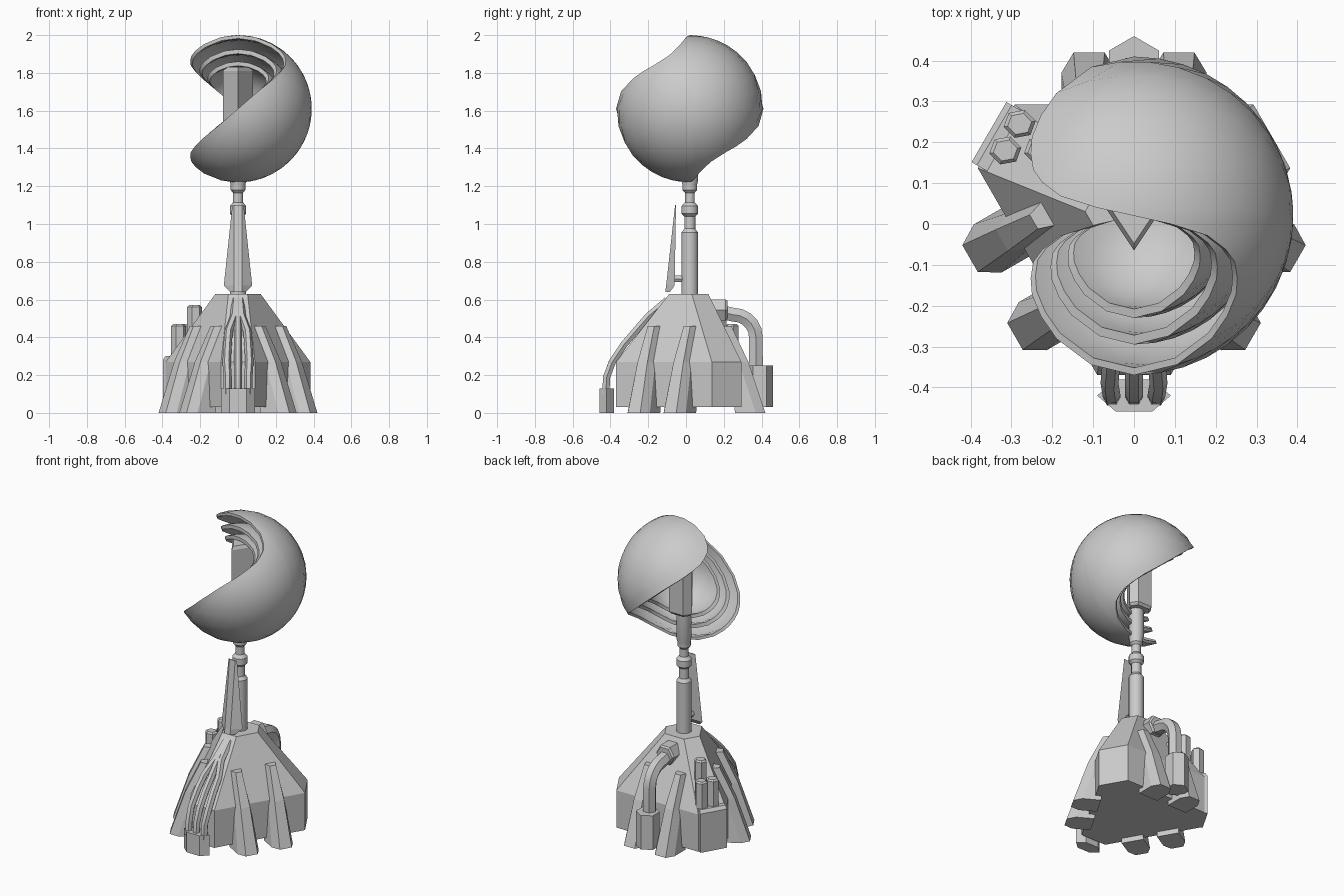
import bpy, bmesh
from math import sin, cos, acos, radians, pi
from mathutils import Vector

if "Cube" in bpy.data.objects:
    bpy.data.objects.remove(bpy.data.objects["Cube"])

CY = 0.02          # y of the main axis


def loft(name, rings, smooth=None):
    """Skin equal-length rings of points and cap both ends."""
    bm = bmesh.new()
    vs = [[bm.verts.new(p) for p in r] for r in rings]
    n = len(rings[0])
    for a, b in zip(vs, vs[1:]):
        for i in range(n):
            bm.faces.new((a[i], a[(i + 1) % n], b[(i + 1) % n], b[i]))
    bm.faces.new(vs[0])
    bm.faces.new(vs[-1])
    bmesh.ops.recalc_face_normals(bm, faces=bm.faces)
    me = bpy.data.meshes.new(name)
    bm.to_mesh(me)
    bm.free()
    ob = bpy.data.objects.new(name, me)
    bpy.context.collection.objects.link(ob)
    if smooth:
        shade(ob, smooth)
    return ob


def shade(ob, angle):
    bpy.ops.object.select_all(action='DESELECT')
    ob.select_set(True)
    bpy.context.view_layer.objects.active = ob
    bpy.ops.object.shade_smooth_by_angle(angle=radians(angle))


def lathe(name, x, y, profile, sides, turn=0.0, sy=1.0, smooth=None):
    """Revolve (radius, z) pairs round a vertical axis."""
    rings = [[(x + r * cos(turn + 2 * pi * i / sides), y + sy * r * sin(turn + 2 * pi * i / sides), z)
              for i in range(sides)] for r, z in profile]
    return loft(name, rings, smooth)


def tube(name, points, radius):
    """Bent round pipe along a polyline."""
    cu = bpy.data.curves.new(name, 'CURVE')
    cu.dimensions = '3D'
    cu.bevel_depth = radius
    cu.bevel_resolution = 1
    cu.use_fill_caps = True
    sp = cu.splines.new('POLY')
    sp.points.add(len(points) - 1)
    for p, co in zip(sp.points, points):
        p.co = (*co, 1)
    ob = bpy.data.objects.new(name, cu)
    bpy.context.collection.objects.link(ob)
    bpy.ops.object.select_all(action='DESELECT')
    ob.select_set(True)
    bpy.context.view_layer.objects.active = ob
    bpy.ops.object.convert(target='MESH')
    shade(bpy.context.object, 50)


# Base body: three narrow panels joined by three wide faces
def tri_ring(r, half, z):
    return [(r * cos(radians(a + s * half)), CY + r * sin(radians(a + s * half)), z)
            for a in (-90, 30, 150) for s in (-1, 1)]


loft("base_body", [tri_ring(0.40, 13, 0.03), tri_ring(0.40, 13, 0.27), tri_ring(0.12, 25, 0.63)])

# Tapered ribs, a parallel pair on each wide face
for k, a in enumerate((-30, 90, 210)):
    n = Vector((cos(radians(a)), sin(radians(a)), 0))
    t = Vector((-n.y, n.x, 0))
    for s in (-1, 1):
        rings = []
        for z, out, back, w, wide in ((0, 0.40, 0.24, 0.038, 0.068), (0.27, 0.31, 0.20, 0.03, 0.05),
                                      (0.46, 0.22, 0.15, 0.02, 0.036)):
            sec = [(-w, out), (w, out), (wide, out - 0.05), (wide, back), (-wide, back), (-wide, out - 0.05)]
            rings.append([Vector((0, CY, z)) + n * d + t * (s * 0.11 + u) for u, d in sec])
        loft(f"rib_{k}_{'left' if s < 0 else 'right'}", rings)

# Side block with three upright canisters
n, t = Vector((cos(radians(150)), sin(radians(150)), 0)), Vector((-0.5, -0.866, 0))
loft("canister_block", [[Vector((0, CY, z)) + n * d + t * u for u, d in
                         ((-0.085, dd), (0.085, dd), (0.085, 0.25), (-0.085, 0.25))]
                        for z, dd in ((0.03, 0.41), (0.28, 0.41), (0.30, 0.395))])
for i, (x, y, h) in enumerate(((-0.315, 0.18, 0.47), (-0.28, 0.245, 0.47), (-0.23, 0.18, 0.57))):
    lathe(f"canister_{i}", x, y, [(0.04, 0.2), (0.04, h - 0.01), (0.03, h)], 6, 0.2, 0.9)

# Back pipe with flange and socket
lathe("pipe_socket", 0, 0.39, [(0.07, 0.03), (0.07, 0.25)], 6, pi / 2)
loft("pipe_flange", [[(r * cos(i * pi / 3), y, 0.545 + r * sin(i * pi / 3)) for i in range(6)]
                     for y, r in ((0.1, 0.065), (0.21, 0.065), (0.22, 0.055))])
arc = [(0, 0.25 + 0.12 * sin(radians(a)), 0.40 + 0.12 * cos(radians(a))) for a in range(0, 91, 18)]
tube("back_pipe", [(0, 0.18, 0.535)] + arc + [(0, 0.37, 0.22)], 0.042)

# Front cables and their socket
lathe("cable_socket", 0, -0.42, [(0.09, 0), (0.09, 0.13)], 6, 0, 0.5)
for i, s in enumerate((-1, 0, 1)):
    tube(f"cable_{i}", [(s * 0.055, -0.425, 0.10), (s * 0.055, -0.42, 0.19), (s * 0.06, -0.39, 0.27),
                        (s * 0.055, -0.33, 0.36), (s * 0.05, -0.27, 0.43), (s * 0.02, -0.20, 0.51),
                        (s * 0.012, -0.10, 0.595)], 0.022)

# Central mast with collars
lathe("mast", 0, CY, [(0.045, 0.6), (0.045, 0.955), (0.03, 0.975), (0.03, 1.04), (0.045, 1.055), (0.045, 1.095),
                      (0.027, 1.115), (0.027, 1.165), (0.04, 1.18), (0.04, 1.21), (0.045, 1.225), (0.045, 1.45)],
      12, pi / 12, 1, 35)

# Upright fin in front of the mast
loft("fin", [[(-w, yb, z), (w, yb, z), (f, yf, z), (-f, yf, z)] for z, w, f, yf, yb in
             ((0.64, 0.04, 0.02, -0.11, -0.085), (0.675, 0.075, 0.02, -0.105, -0.06), (1.10, 0.03, 0.02, -0.058, -0.053))])
tube("fin_bracket", [(0, -0.085, 0.71), (0, 0, 0.71)], 0.02)

# Core inside the head
core = [(0, -0.085), (0.08, 0.035), (0.05, 0.08), (-0.05, 0.08), (-0.08, 0.035)]
loft("head_core", [[(x * k, CY + y * k, z) for x, y in core] for z, k in
                   ((1.40, 0.85), (1.415, 1), (1.81, 1), (1.83, 0.8))])

# Nested head shells: S-shaped seam given as (angle from top, x) for a quarter turn
quarter = [(0, 0), (3, 0.09), (8, 0.18), (15, 0.225), (22, 0.247), (31, 0.253), (40, 0.25), (51, 0.228), (62, 0.19), (76, 0.105)]
half = quarter + [(90, 0)] + [(180 - a, -x) for a, x in reversed(quarter[1:])]
seam = half + [(a + 180, x) for a, x in half]
R = 0.39


def shell_ring(r, k):
    ring = []
    for a, x in seam:
        th = k * acos(x / R)
        ring.append((r * cos(th), CY - r * sin(th) * sin(radians(a)), 1.61 + r * sin(th) * cos(radians(a))))
    return ring


steps = [0.03] + [i / 10 for i in range(1, 11)]
for name, ro, ri in (("outer_shell", 0.39, 0.372), ("middle_shell", 0.315, 0.292), ("inner_shell", 0.25, 0.228)):
    loft(name, [shell_ring(ro, k) for k in steps] + [shell_ring(ri, k) for k in reversed(steps)], 35)
